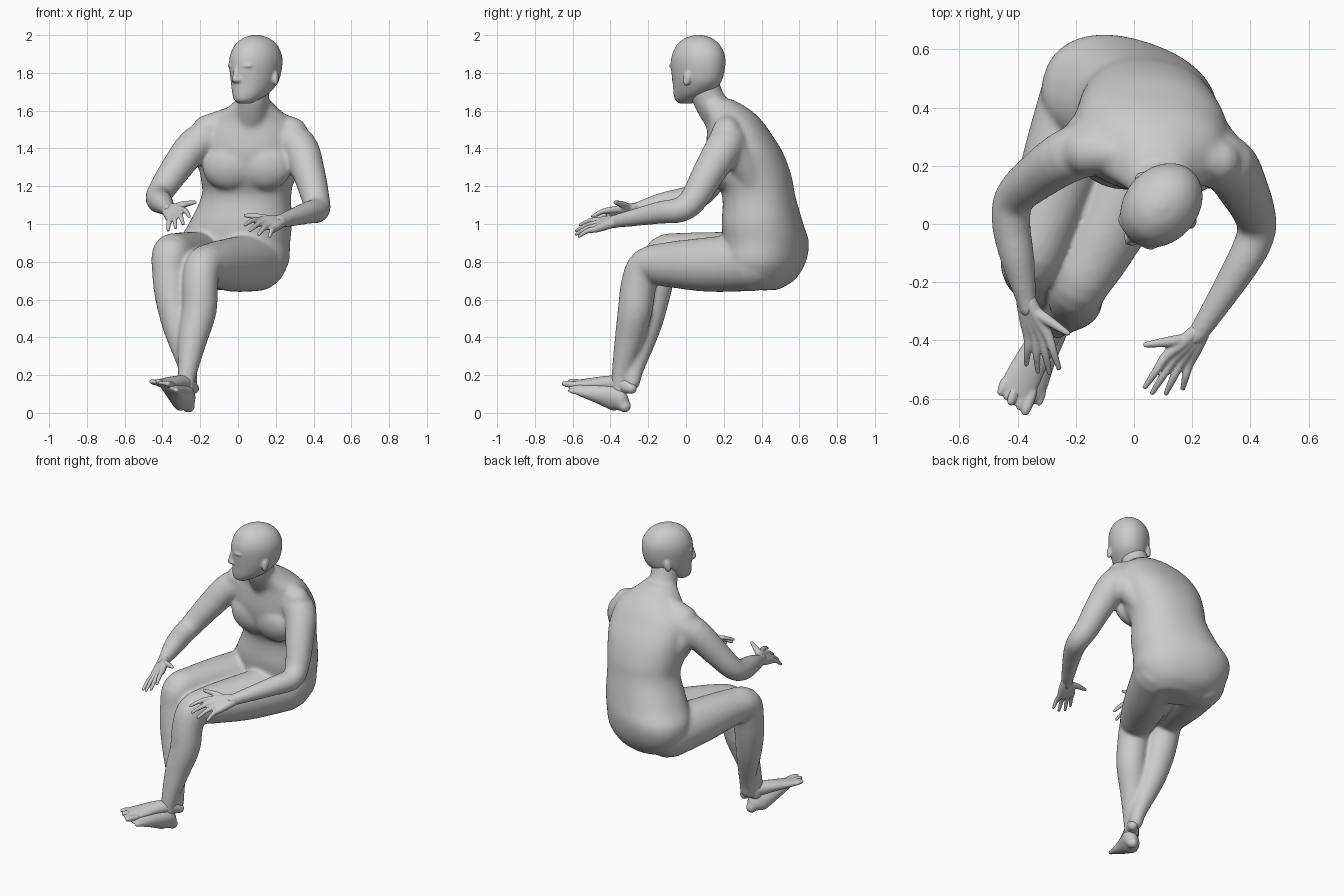
import bpy, bmesh, math
from mathutils import Vector, Matrix

if "Cube" in bpy.data.objects:
    bpy.data.objects.remove(bpy.data.objects["Cube"])

SKIN = bpy.data.materials.new("plain_grey")
SKIN.use_nodes = True
GREY = (0.6, 0.6, 0.6, 1)
SKIN.diffuse_color = GREY
SKIN.node_tree.nodes["Principled BSDF"].inputs["Base Color"].default_value = GREY
SIDES = 24


def refine(rows, steps=4):
    """Smooth curve through rows of numbers."""
    out = []
    for i in range(len(rows) - 1):
        p = [rows[max(i - 1, 0)], rows[i], rows[i + 1], rows[min(i + 2, len(rows) - 1)]]
        for s in range(steps):
            t = s / steps
            out.append([b + 0.5 * t * (c - a + t * (2 * a - 5 * b + 4 * c - d + t * (3 * (b - c) + d - a)))
                        for a, b, c, d in zip(*p)])
    return out + [list(rows[-1])]


def skin(bm, loops):
    """Closed surface through a row of point loops."""
    rings = [[bm.verts.new(p) for p in loop] for loop in loops]
    n = len(rings[0])
    for a, b in zip(rings, rings[1:]):
        for i in range(n):
            bm.faces.new((a[i], a[(i + 1) % n], b[(i + 1) % n], b[i]))
    bm.faces.new(rings[0][::-1])
    bm.faces.new(rings[-1])


def tube(bm, rows, ref=(1, 0, 0)):
    """Limb through rows of x, y, z, radius (and height radius)."""
    rows = refine([r if len(r) == 5 else (*r, r[3]) for r in rows])
    pts = [Vector(r[:3]) for r in rows]
    loops = []
    for i, r in enumerate(rows):
        t = (pts[min(i + 1, len(pts) - 1)] - pts[max(i - 1, 0)]).normalized()
        side = t.cross(Vector(ref)).normalized()
        up = side.cross(t)
        loops.append([pts[i] + side * r[3] * math.cos(a) + up * r[4] * math.sin(a)
                      for a in (math.tau * k / SIDES for k in range(SIDES))])
    # rounded ends
    for k, j in ((0, 1), (-1, -2)):
        out = (pts[k] - pts[j]).normalized() * min(rows[k][3:])
        cap = [[pts[k] + (p - pts[k]) * math.cos(a) + out * math.sin(a) for p in loops[k]]
               for a in (0.5, 1.0, 1.4)]
        loops = cap[::-1] + loops if k == 0 else loops + cap
    skin(bm, loops)


def slices(bm, rows, power=2.0):
    """Level slices from rows of x, y, z, half width, half depth, turn."""
    loops = []
    for x, y, z, a, b, turn in refine(rows):
        rot = Matrix.Rotation(math.radians(turn), 3, "Z")
        loop = []
        for k in range(SIDES * 2):
            c, s = math.cos(math.pi * k / SIDES), math.sin(math.pi * k / SIDES)
            v = Vector((math.copysign(abs(c) ** (2 / power), c) * a,
                        math.copysign(abs(s) ** (2 / power), s) * b, 0))
            loop.append(rot @ v + Vector((x, y, z)))
        loops.append(loop)
    skin(bm, loops)


def ball(bm, centre, size, turn=0, tilt=0):
    m = (Matrix.Translation(centre) @ Matrix.Rotation(math.radians(turn), 4, "Z")
         @ Matrix.Rotation(math.radians(tilt), 4, "X") @ Matrix.Diagonal((*size, 1)))
    bmesh.ops.create_uvsphere(bm, u_segments=20, v_segments=12, radius=1, matrix=m)


def finish(bm, name, voxel, smooth):
    """Fuse the overlapping forms into one soft surface."""
    bmesh.ops.recalc_face_normals(bm, faces=bm.faces)
    mesh = bpy.data.meshes.new(name)
    bm.to_mesh(mesh)
    bm.free()
    mesh.materials.append(SKIN)
    ob = bpy.data.objects.new(name, mesh)
    bpy.context.collection.objects.link(ob)
    fuse = ob.modifiers.new("fuse", "REMESH")
    fuse.mode = "VOXEL"
    fuse.voxel_size = voxel
    fuse.use_smooth_shade = True
    soft = ob.modifiers.new("soften", "SMOOTH")
    soft.factor = 0.5
    soft.iterations = smooth
    return ob


# torso and neck
bm = bmesh.new()
slices(bm, [(.01, .385, .65, .13, .09, -18), (-.01, .405, .70, .22, .155, -18), (-.018, .415, .79, .29, .20, -18),
            (-.02, .425, .90, .30, .21, -18), (.012, .405, 1.0, .275, .207, -15), (.045, .385, 1.15, .237, .19, -10),
            (.05, .345, 1.26, .25, .21, -8), (.058, .31, 1.38, .265, .20, -6), (.062, .28, 1.48, .255, .168, -5),
            (.07, .255, 1.55, .215, .142, -5), (.075, .21, 1.61, .14, .122, -5), (.08, .155, 1.66, .085, .09, -5)], 2.25)
tube(bm, [(.07, .19, 1.55, .09), (.08, .12, 1.66, .085), (.09, .09, 1.76, .083)])
# chest
for x, y in ((-.045, .205), (.14, .185)):
    ball(bm, (x, y, 1.30), (.145, .085, .125), -8, 12)
ball(bm, (.045, .20, 1.34), (.11, .08, .12), -8, 12)
# shoulder slopes and the muscles under the arms
tube(bm, [(.08, .20, 1.60, .055), (.19, .225, 1.54, .062), (.29, .215, 1.485, .08)])
tube(bm, [(.07, .20, 1.60, .055), (-.05, .24, 1.555, .062), (-.16, .25, 1.495, .085)])
tube(bm, [(.17, .39, 1.10, .07), (.235, .33, 1.27, .078), (.295, .24, 1.41, .085)])
tube(bm, [(-.07, .41, 1.10, .07), (-.11, .365, 1.27, .08), (-.18, .27, 1.41, .085)])

# arms
tube(bm, [(-.10, .28, 1.47, .10), (-.225, .235, 1.42, .094), (-.33, .165, 1.29, .082), (-.41, .09, 1.17, .07),
          (-.422, .0, 1.13, .067), (-.40, -.12, 1.11, .059), (-.37, -.26, 1.08, .037), (-.365, -.29, 1.075, .034)])
tube(bm, [(.21, .24, 1.465, .10), (.32, .205, 1.41, .10), (.375, .12, 1.27, .087), (.412, .04, 1.13, .074),
          (.42, -.03, 1.075, .067), (.37, -.14, 1.06, .06), (.225, -.37, 1.015, .037), (.205, -.395, 1.012, .034)])

# legs
tube(bm, [(.105, .36, .80, .155), (-.02, .12, .785, .145), (-.13, -.1, .785, .119), (-.185, -.21, .775, .098),
          (-.20, -.25, .68, .095), (-.205, -.27, .54, .092), (-.24, -.302, .386, .077), (-.27, -.345, .2, .05),
          (-.275, -.35, .12, .044)])
tube(bm, [(-.17, .43, .80, .155), (-.25, .2, .82, .139), (-.32, -.02, .84, .114), (-.355, -.12, .835, .103),
          (-.36, -.15, .74, .095), (-.35, -.175, .62, .091), (-.32, -.21, .45, .077), (-.265, -.27, .23, .047),
          (-.255, -.285, .16, .043)])
finish(bm, "body", .0095, 20)


def hand(name, wrist, knuckles, tips, thumb):
    bm = bmesh.new()
    w, k0, k1 = Vector(wrist), Vector(knuckles[0]), Vector(knuckles[1])
    for i, tip in enumerate(tips):
        knuckle, end = k0.lerp(k1, i / 3), Vector(tip)
        start = w + (knuckle - k0.lerp(k1, .5)) * .3
        bend = knuckle.lerp(end, .5) + Vector((0, 0, .01))
        tube(bm, [(*start, .025), (*start.lerp(knuckle, .55), .023), (*knuckle, .018),
                  (*bend, .0135), (*end, .009)])
    t = Vector(thumb)
    root = w.lerp(k0, .25)
    tube(bm, [(*root, .022), (*(root.lerp(t, .5) + Vector((0, 0, .006))), .018), (*t, .01)])
    finish(bm, name, .005, 3)


hand("right_hand", (-.37, -.265, 1.08), ((-.295, -.385, 1.075), (-.362, -.39, 1.025)),
     ((-.258, -.495, 1.04), (-.29, -.512, 1.0), (-.33, -.507, .98), (-.37, -.482, .968)), (-.228, -.375, 1.115))
hand("left_hand", (.222, -.375, 1.015), ((.11, -.455, 1.02), (.188, -.48, .972)),
     ((.038, -.56, .995), (.063, -.58, .965), (.11, -.582, .945), (.168, -.565, .935)), (.04, -.415, 1.045))


def foot(name, path, ref, toe_dir, inner):
    """Sole and instep with five toes; inner is the big-toe side."""
    bm = bmesh.new()
    tube(bm, path, ref)
    front = Vector(path[-1][:3])
    out = Vector(toe_dir).normalized()
    side = out.cross(Vector(ref)).normalized() * inner
    for i in range(5):
        root = front + side * (.052 - .026 * i) - out * .02
        length = .07 - .008 * i
        r = .018 if i == 0 else .014
        tube(bm, [(*root, r), (*(root + out * length * .6), r), (*(root + out * length), r * .8)], ref)
    finish(bm, name, .006, 4)


foot("left_foot", [(-.262, -.325, .036, .034, .034), (-.283, -.365, .072, .05, .07), (-.32, -.45, .10, .056, .055),
                   (-.352, -.535, .125, .065, .034), (-.365, -.58, .137, .06, .022)],
     (.5, 0, 1), (-.12, -.4, .07), 1)
foot("right_foot", [(-.235, -.29, .13, .03, .03), (-.27, -.34, .15, .042, .047), (-.325, -.42, .158, .052, .038),
                    (-.385, -.535, .155, .062, .025), (-.405, -.58, .157, .058, .018)],
     (.15, 0, 1), (-.14, -.4, .04), -1)

# head, shaped facing forward and then turned
bm = bmesh.new()
slices(bm, [(0, -.085, 1.637, .03, .03, 0), (0, -.075, 1.655, .058, .065, 0), (0, -.04, 1.69, .085, .107, 0),
            (0, -.01, 1.74, .106, .138, 0), (0, .0, 1.79, .118, .152, 0), (0, .003, 1.85, .126, .158, 0),
            (0, .005, 1.90, .122, .15, 0), (0, .005, 1.95, .1, .122, 0), (0, .005, 1.985, .06, .075, 0),
            (0, .005, 2.0, .015, .02, 0)])
tube(bm, [(0, -.145, 1.835, .012), (0, -.157, 1.79, .014), (0, -.16, 1.765, .018)])
ball(bm, (0, -.128, 1.712), (.036, .02, .009))
ball(bm, (0, -.123, 1.694), (.032, .02, .009))
ball(bm, (0, -.115, 1.66), (.03, .022, .02))
for s in (-1, 1):
    ball(bm, (.05 * s, -.131, 1.838), (.038, .016, .012), 18 * s)
    ball(bm, (.046 * s, -.126, 1.805), (.02, .016, .011), 18 * s)
    ball(bm, (.017 * s, -.15, 1.762), (.013, .016, .012))
    ball(bm, (.12 * s, .03, 1.77), (.013, .022, .04), 20 * s, -10)
head = finish(bm, "head", .0065, 4)
head.location = (.092, .062, 0)
head.rotation_euler.z = math.radians(-42)
